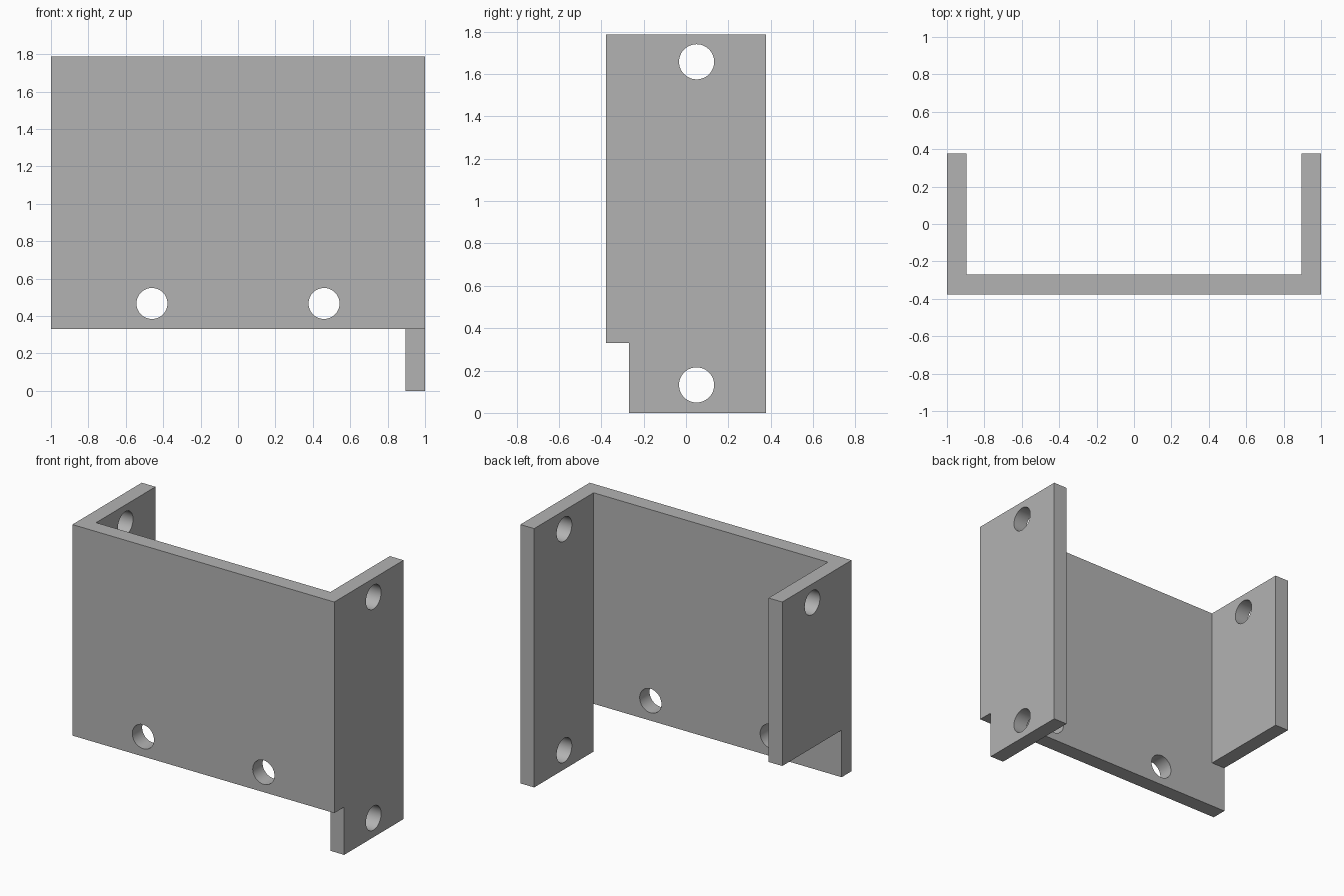
import bpy
import math
from mathutils import Vector

cube = bpy.data.objects.get("Cube")
if cube:
    bpy.data.objects.remove(cube, do_unlink=True)

# Main dimensions
TOP = 1.787
DEPTH = 0.378
INNER_X = 0.895
PLATE_BACK = -0.27
PLATE_BOTTOM = 0.33
LEFT_BOTTOM = 0.655
HOLE_R = 0.083
HOLE_Y = 0.05

grey = bpy.data.materials.new("plain grey")
grey.use_nodes = True
colour = (0.45, 0.45, 0.45, 1)
grey.diffuse_color = colour
grey.node_tree.nodes["Principled BSDF"].inputs["Base Color"].default_value = colour


def box(name, low, high):
    low, high = Vector(low), Vector(high)
    bpy.ops.mesh.primitive_cube_add(size=1, location=(low + high) / 2)
    ob = bpy.context.object
    ob.name = name
    ob.scale = high - low
    bpy.ops.object.transform_apply(location=True, rotation=True, scale=True)
    ob.data.materials.append(grey)
    return ob


def hole_cutter(location, rotation):
    bpy.ops.mesh.primitive_cylinder_add(vertices=48, radius=HOLE_R, depth=0.4,
                                        location=location, rotation=rotation)
    ob = bpy.context.object
    ob.name = "hole_cutter"
    ob.hide_render = True
    ob.data.materials.append(grey)
    return ob


def combine(target, other, operation):
    mod = target.modifiers.new(operation.lower(), "BOOLEAN")
    mod.operation = operation
    mod.solver = "EXACT"
    mod.object = other
    bpy.context.view_layer.objects.active = target
    bpy.ops.object.modifier_apply(modifier=mod.name)
    bpy.data.objects.remove(other, do_unlink=True)


# Front plate with a long arm on one side and a short arm on the other
bracket = box("bracket", (-1, -DEPTH, PLATE_BOTTOM), (1, PLATE_BACK, TOP))
long_arm = box("long_arm", (INNER_X, PLATE_BACK, 0), (1, DEPTH, TOP))
short_arm = box("short_arm", (-1, PLATE_BACK, LEFT_BOTTOM), (-INNER_X, DEPTH, TOP))
for arm in (long_arm, short_arm):
    combine(bracket, arm, "UNION")

# Screw holes through the plate and the arms
quarter = math.pi / 2
for x in (-0.46, 0.46):
    combine(bracket, hole_cutter((x, -0.32, 0.467), (quarter, 0, 0)), "DIFFERENCE")
for x, z in ((0.95, 0.132), (0.95, 1.658), (-0.95, 1.658)):
    combine(bracket, hole_cutter((x, HOLE_Y, z), (0, quarter, 0)), "DIFFERENCE")

# Round hole walls, crisp outer edges
bpy.ops.object.select_all(action="DESELECT")
bracket.select_set(True)
bpy.context.view_layer.objects.active = bracket
bpy.ops.object.shade_smooth_by_angle(angle=math.radians(30))
